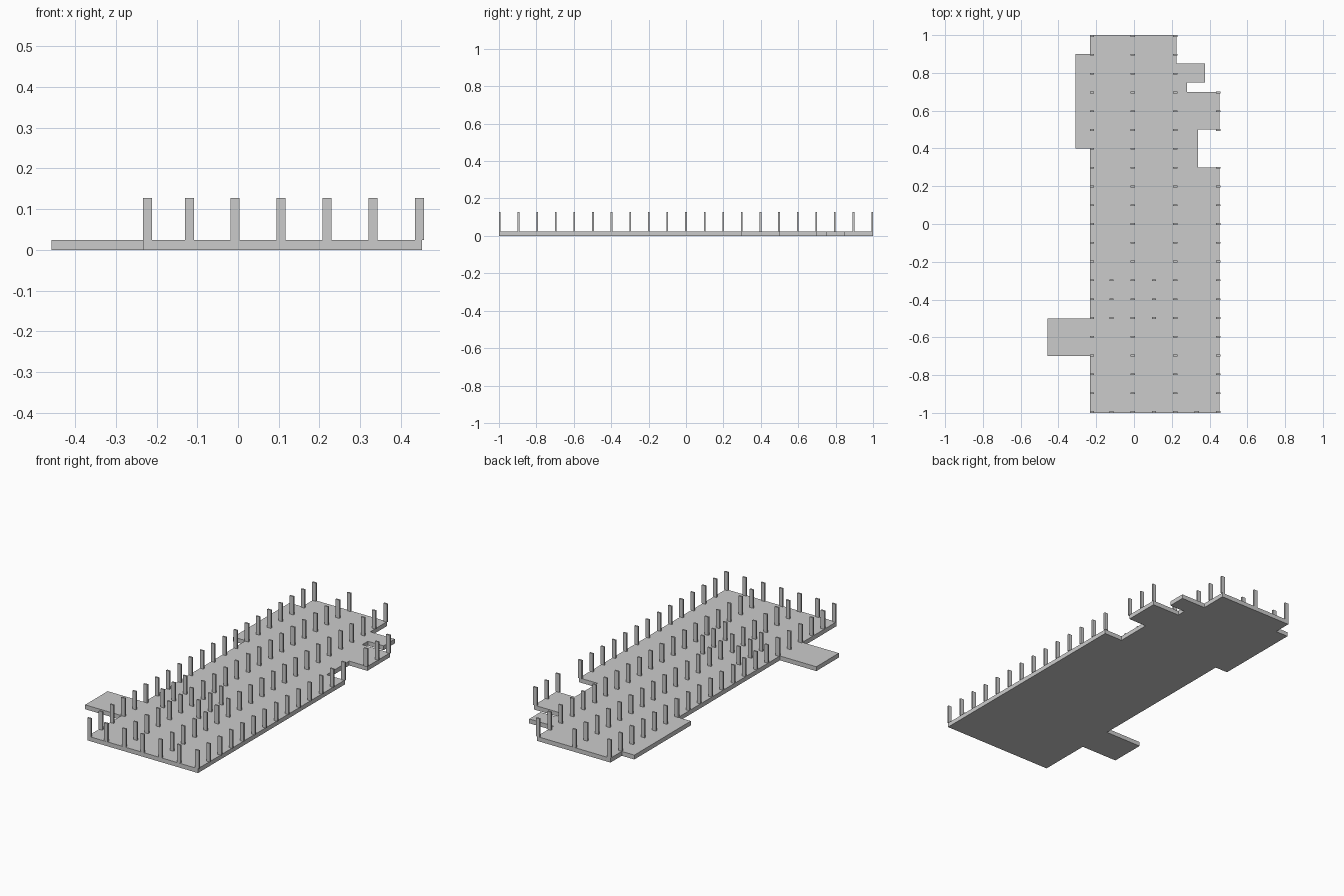
import bpy, bmesh

if "Cube" in bpy.data.objects:
    bpy.data.objects.remove(bpy.data.objects["Cube"])

# deck: one extruded outline with side landings and notches
outline = [(-0.232, 1), (0.225, 1), (0.225, 0.85), (0.377, 0.85), (0.377, 0.75),
           (0.28, 0.75), (0.28, 0.70), (0.452, 0.70), (0.452, 0.50), (0.339, 0.50),
           (0.339, 0.30), (0.452, 0.30), (0.452, -1), (-0.232, -1), (-0.232, -0.7),
           (-0.458, -0.7), (-0.458, -0.5), (-0.232, -0.5), (-0.232, 0.4),
           (-0.31, 0.4), (-0.31, 0.9), (-0.232, 0.9)]
DECK_TOP, POST_TOP = 0.0245, 0.127


def make_object(name, bm):
    bmesh.ops.recalc_face_normals(bm, faces=bm.faces)
    mesh = bpy.data.meshes.new(name)
    bm.to_mesh(mesh)
    bm.free()
    obj = bpy.data.objects.new(name, mesh)
    bpy.context.collection.objects.link(obj)
    return obj


bm = bmesh.new()
base = bm.faces.new([bm.verts.new((x, y, 0)) for x, y in outline])
top = bmesh.ops.extrude_face_region(bm, geom=[base])["geom"]
bmesh.ops.translate(bm, vec=(0, 0, DECK_TOP),
                    verts=[v for v in top if isinstance(v, bmesh.types.BMVert)])
make_object("deck", bm)

# posts: one shared box mesh, origin at its foot
bm = bmesh.new()
bmesh.ops.create_cube(bm, size=1)
height = POST_TOP - DECK_TOP
bmesh.ops.scale(bm, vec=(0.0225, 0.009, height), verts=bm.verts)
bmesh.ops.translate(bm, vec=(0, 0, height / 2), verts=bm.verts)
first_post = make_object("post", bm)
post_mesh = first_post.data
bpy.data.objects.remove(first_post)

# post columns: x position -> row numbers, counted from the front
columns = {
    -0.2225: range(21),
    -0.119: [0, 5, 6, 7],
    -0.007: range(21),
    0.106: [0, 5, 6, 7],
    0.2185: range(21),
    0.332: [0],
    0.4455: [*range(14), 15, 16, 17],
}
for c, (x, rows) in enumerate(columns.items()):
    for r in rows:
        post = bpy.data.objects.new(f"post_{c}_{r}", post_mesh)
        post.location = (x, -0.995 + r * 0.0995, DECK_TOP)
        bpy.context.collection.objects.link(post)
